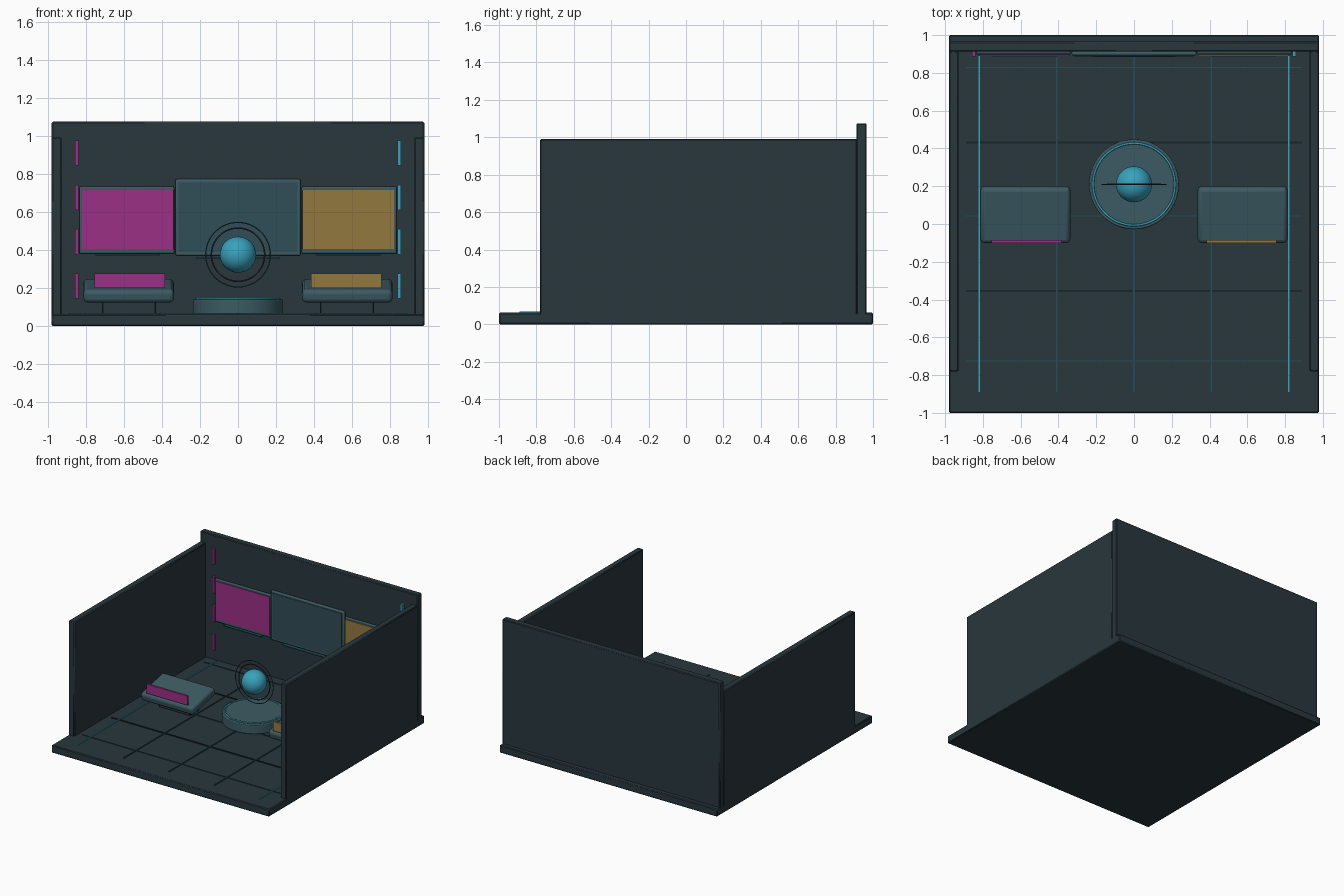
import bpy, math

if "Cube" in bpy.data.objects:
    bpy.data.objects.remove(bpy.data.objects["Cube"])


def material(name, rgb):
    m = bpy.data.materials.new(name)
    m.diffuse_color = (*rgb, 1)
    m.use_nodes = True
    m.node_tree.nodes["Principled BSDF"].inputs["Base Color"].default_value = m.diffuse_color
    return m


DARK = material("dark_panel", (0.022, 0.038, 0.046))
SEAM = material("seam", (0.010, 0.018, 0.022))
STEEL = material("blue_steel", (0.045, 0.105, 0.125))
GLASS = material("dark_glass", (0.03, 0.075, 0.095))
CYAN = material("cyan", (0.04, 0.36, 0.50))
DIM = material("dim_cyan", (0.018, 0.075, 0.095))
PINK = material("magenta", (0.33, 0.03, 0.24))
GOLD = material("amber", (0.29, 0.19, 0.05))
PLUM = material("plum", (0.05, 0.025, 0.04))


def finish(name, mat):
    o = bpy.context.object
    o.name = name
    o.data.materials.append(mat)
    return o


def box(name, x, y, z, mat, bevel=0.0, tilt=0.0, segments=1):
    """Box from (min, max) ranges, optionally bevelled and tilted about x."""
    bpy.ops.mesh.primitive_cube_add(size=1, location=[sum(r) / 2 for r in (x, y, z)])
    o = finish(name, mat)
    o.scale = [r[1] - r[0] for r in (x, y, z)]
    bpy.ops.object.transform_apply(location=False, rotation=False)
    o.rotation_euler.x = tilt
    if bevel:
        b = o.modifiers.new("bevel", "BEVEL")
        b.width, b.segments = bevel, segments
        bpy.ops.object.shade_smooth_by_angle()
    return o


def ring(name, loc, radius, minor, mat, rot=0.0):
    bpy.ops.mesh.primitive_torus_add(location=loc, rotation=(rot, 0, 0), major_radius=radius,
                                     minor_radius=minor, major_segments=64, minor_segments=8)
    bpy.ops.object.shade_smooth()
    return finish(name, mat)


def span(c, w):
    return (c - w / 2, c + w / 2)


# Room shell
box("floor", (-0.98, 0.98), (-1, 1), (0, 0.062), DARK, 0.006)
box("back_wall", (-0.98, 0.98), (0.912, 0.965), (0.04, 1.075), DARK, 0.006)
for s, side in ((-1, "left"), (1, "right")):
    box(side + "_wall", span(s * 0.954, 0.052), (-0.78, 0.915), (0.04, 0.992), DARK, 0.006)

# Floor strips
for i, x in enumerate((-0.82, -0.41, 0, 0.41, 0.82)):
    box(f"floor_light_{i}", span(x, 0.008), (-0.89, 0.89), (0.06, 0.069),
        CYAN if abs(x) > 0.5 else DIM)
for i, y in enumerate((-0.725, -0.355, 0.042, 0.432, 0.828)):
    dark = i in (1, 3)
    box(f"floor_seam_{i}", (-0.89, 0.89), span(y, 0.012 if dark else 0.006), (0.06, 0.067),
        SEAM if dark else DIM)

# Wall screens
box("centre_screen_frame", (-0.33, 0.33), (0.892, 0.914), (0.37, 0.772), STEEL, 0.008, segments=2)
box("centre_screen", (-0.312, 0.312), (0.888, 0.9), (0.388, 0.755), GLASS)
box("centre_screen_light", (-0.22, 0.22), (0.884, 0.913), (0.355, 0.362), DIM)

# Side screens, wall lights and consoles
for s, side, colour, bar in ((-1, "left", PINK, PINK), (1, "right", GOLD, CYAN)):
    box(side + "_screen_frame", span(s * 0.585, 0.5), (0.897, 0.914), (0.38, 0.733), STEEL, 0.008, segments=2)
    box(side + "_screen", span(s * 0.58, 0.48), (0.89, 0.9), (0.405, 0.715), colour)
    box(side + "_screen_light", span(s * 0.58, 0.34), (0.884, 0.913), (0.371, 0.378), DIM)
    for i in range(4):
        box(f"{side}_wall_light_{i}", span(s * 0.848, 0.018), (0.888, 0.914),
            span(0.91 - i * 0.2335, 0.132), bar)
    box(side + "_console_base", span(s * 0.573, 0.284), (0.0, 0.12), (0.06, 0.165), DARK, 0.006)
    box(side + "_console_top", span(s * 0.575, 0.475), span(0.05, 0.302), span(0.185, 0.07), STEEL,
        0.022, math.radians(12), 3)
    box(side + "_console_display", span(s * 0.57, 0.37), (-0.1, -0.084), (0.2, 0.275), colour)

# Projector plinth with glowing rim
bpy.ops.mesh.primitive_cylinder_add(vertices=64, radius=0.238, depth=0.08, location=(0, 0.21, 0.1))
plinth = finish("projector_plinth", STEEL)
b = plinth.modifiers.new("bevel", "BEVEL")
b.width, b.segments = 0.006, 2
bpy.ops.object.shade_smooth_by_angle()
ring("plinth_rim_light", (0, 0.21, 0.142), 0.217, 0.006, CYAN)

# Floating globe with two upright rings
bpy.ops.mesh.primitive_uv_sphere_add(segments=48, ring_count=24, radius=0.095, location=(0, 0.21, 0.375))
bpy.ops.object.shade_smooth()
finish("globe", CYAN)
ring("inner_ring", (0, 0.21, 0.375), 0.14, 0.004, PLUM, math.pi / 2)
ring("outer_ring", (0, 0.21, 0.375), 0.17, 0.003, DIM, math.pi / 2)
